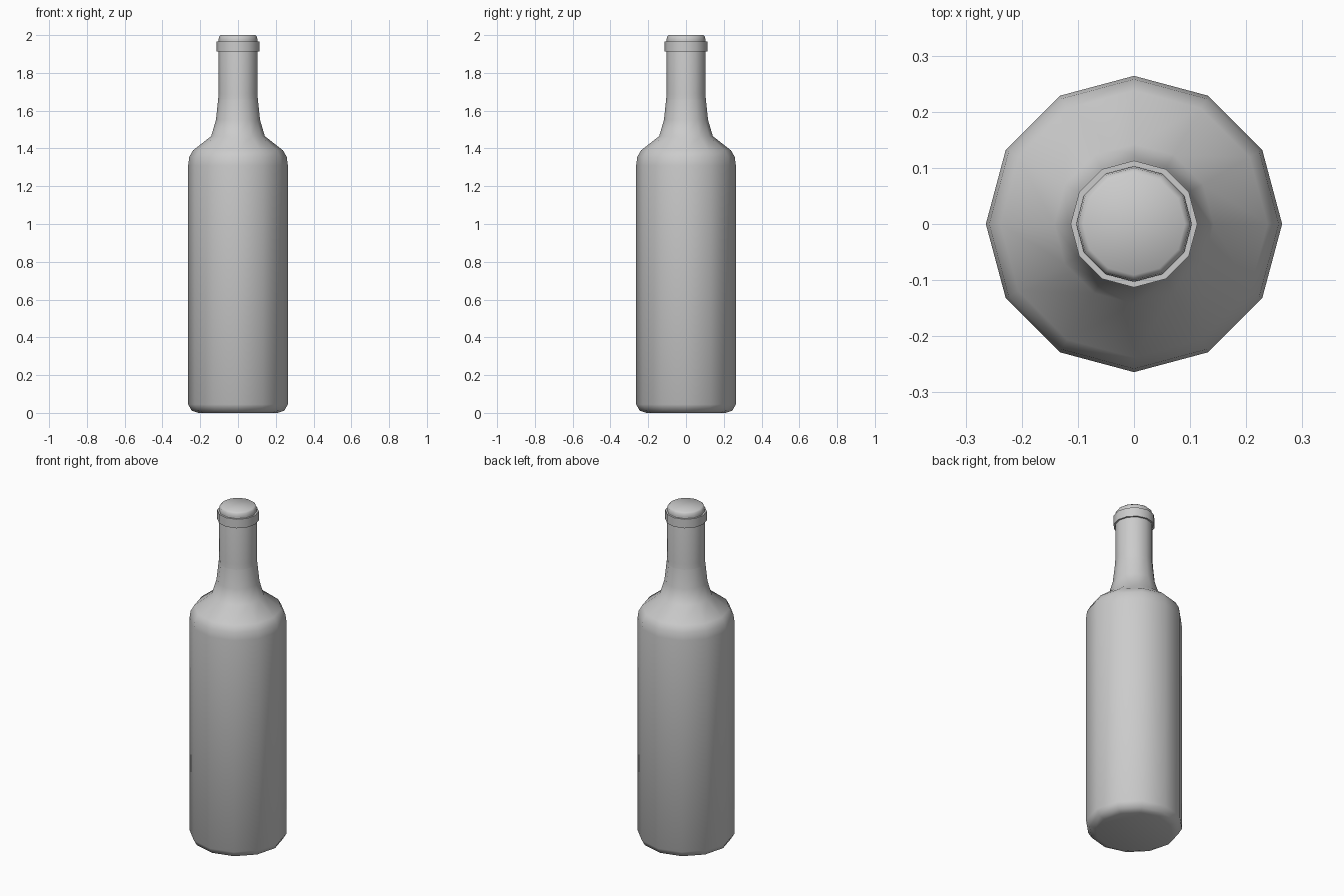
import bpy
import math

if "Cube" in bpy.data.objects:
    bpy.data.objects.remove(bpy.data.objects["Cube"])

SIDES = 12

grey = bpy.data.materials.new("plain_grey")
grey.use_nodes = True
colour = (0.6, 0.6, 0.6, 1)
grey.diffuse_color = colour
grey.node_tree.nodes["Principled BSDF"].inputs["Base Color"].default_value = colour


def lathe(name, profile, cap_bottom=False, cap_top=False, closed=False):
    """Turn a (radius, height) profile around the z axis."""
    verts = [(r * math.cos(math.tau * i / SIDES), r * math.sin(math.tau * i / SIDES), z)
             for r, z in profile for i in range(SIDES)]
    rows = len(profile)
    faces = []
    for j in range(rows if closed else rows - 1):
        a, b = j * SIDES, (j + 1) % rows * SIDES
        for i in range(SIDES):
            k = (i + 1) % SIDES
            faces.append((a + i, a + k, b + k, b + i))
    if cap_bottom:
        faces.append(tuple(reversed(range(SIDES))))
    if cap_top:
        faces.append(tuple(range((rows - 1) * SIDES, rows * SIDES)))
    mesh = bpy.data.meshes.new(name)
    mesh.from_pydata(verts, [], faces)
    mesh.materials.append(grey)
    obj = bpy.data.objects.new(name, mesh)
    bpy.context.collection.objects.link(obj)
    bpy.ops.object.select_all(action="DESELECT")
    obj.select_set(True)
    bpy.context.view_layer.objects.active = obj
    bpy.ops.object.shade_smooth_by_angle(angle=math.radians(65))
    return obj


# Bottle: rounded base, straight body, sloping shoulder, tapering neck
lathe("bottle_body", [
    (0.21, 0), (0.245, 0.012), (0.264, 0.045), (0.264, 1.31), (0.258, 1.355),
    (0.238, 1.39), (0.142, 1.465), (0.117, 1.55), (0.105, 1.66)], cap_bottom=True)

# Straight upper neck with a softened, closed top
lathe("upper_neck", [
    (0.105, 1.66), (0.103, 1.69), (0.103, 1.975), (0.100, 1.992), (0.091, 2.0)],
    cap_top=True)

# Raised ring below the mouth
lathe("neck_ring", [(0.10, 1.912), (0.113, 1.912), (0.113, 1.966), (0.10, 1.966)],
      closed=True)
